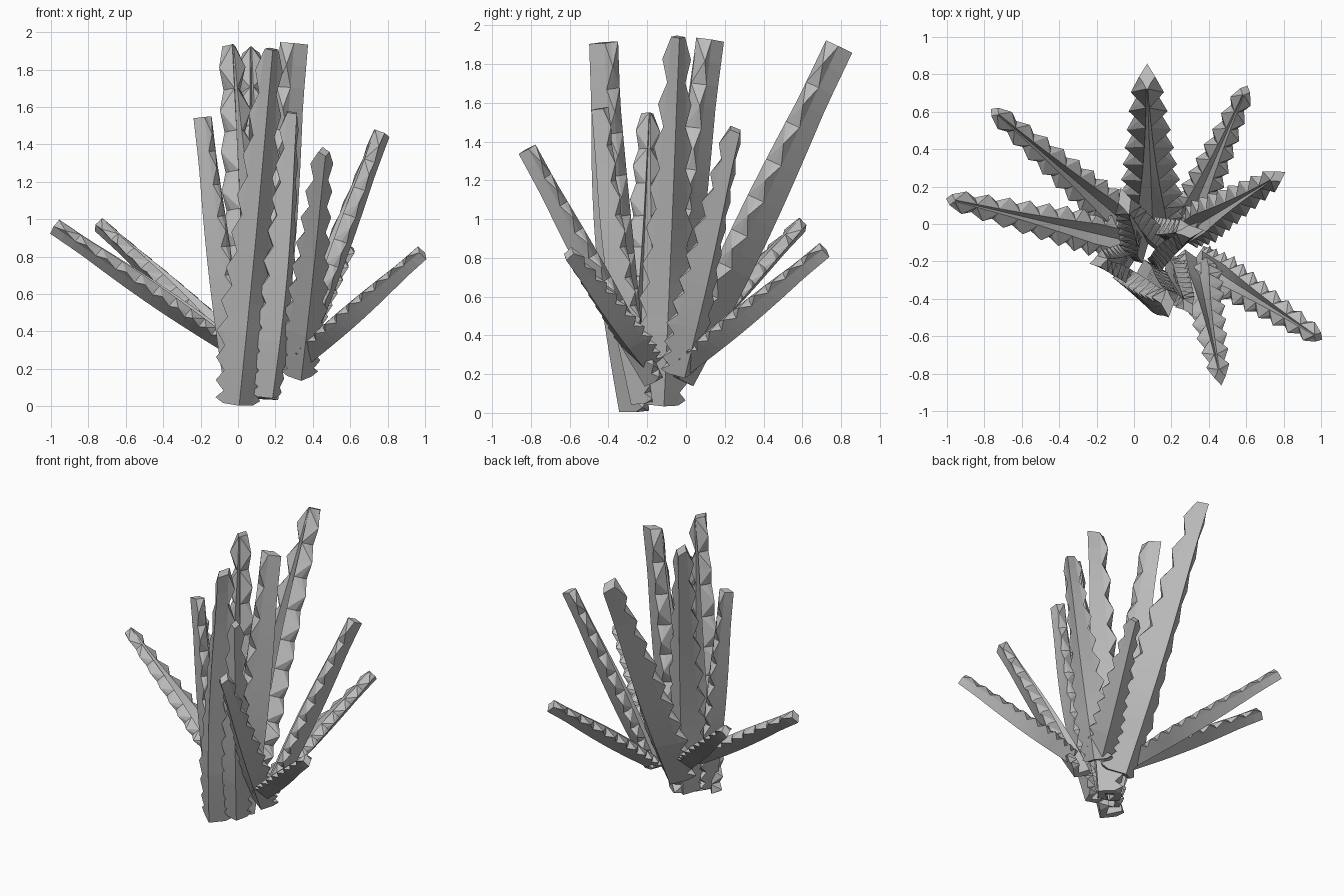
import bpy
import bmesh
from math import sin, pi, radians, cos
from mathutils import Vector

cube = bpy.data.objects.get("Cube")
if cube:
    bpy.data.objects.remove(cube, do_unlink=True)

grey = bpy.data.materials.new("plain grey")
grey.use_nodes = True
grey.diffuse_color = (0.5, 0.5, 0.5, 1)
grey.node_tree.nodes["Principled BSDF"].inputs["Base Color"].default_value = (0.5, 0.5, 0.5, 1)

TEETH = 11


def leaf(name, base, tip, facing, width, depth, bow=0.0):
    """Folded, tapering leaf: smooth keel sides, smooth inner channel, toothed rims."""
    base, tip = Vector(base), Vector(tip)
    along = (tip - base).normalized()
    out = Vector((cos(radians(facing)), sin(radians(facing)), 0))
    out = (out - along * out.dot(along)).normalized()
    side = along.cross(out)
    bm = bmesh.new()
    rings = []
    steps = 2 * TEETH
    for i in range(steps + 1):
        t = (i / steps) ** 1.4
        centre = base.lerp(tip, t) + out * bow * sin(pi * t)
        # widest low down, narrow at the tip
        swell = 0.75 + 0.25 * min(t / 0.2, 1)
        half = width * swell * (1 - 0.66 * max(t - 0.2, 0) / 0.8)
        tooth = 0.2 * width * (1 if i % 2 else -1)
        deep = depth * (1 + 0.3 * sin(pi * min(t * 1.2, 1)))
        channel = deep * 0.6 * (1 - t ** 2)
        right_half = [
            (half * 0.85, -deep * 0.02),
            (half + tooth, -deep * 0.25),
            (half * 0.6 * (1 - t) + 0.004, -deep * 0.5),
        ]
        left_half = [(-x, y) for x, y in reversed(right_half)]
        section = [(0, deep * 0.5), *right_half, (0, -deep * 0.5 + channel), *left_half]
        rings.append([bm.verts.new(centre + side * x + out * y) for x, y in section])
    count = len(rings[0])
    for i, (low, high) in enumerate(zip(rings, rings[1:])):
        for k in range(count):
            n = (k + 1) % count
            a, b, c, d = low[k], low[n], high[n], high[k]
            if k in (0, 3, 4, 7):
                bm.faces.new((a, b, c, d))
            # flip the diagonals so that each tooth is a pyramid
            elif (i + k) % 2:
                bm.faces.new((a, b, c))
                bm.faces.new((a, c, d))
            else:
                bm.faces.new((a, b, d))
                bm.faces.new((b, c, d))
    bm.faces.new(rings[0])
    bm.faces.new(rings[-1])
    bmesh.ops.recalc_face_normals(bm, faces=bm.faces)
    mesh = bpy.data.meshes.new(name)
    bm.to_mesh(mesh)
    bm.free()
    mesh.materials.append(grey)
    bpy.context.collection.objects.link(bpy.data.objects.new(name, mesh))


# Spreading outer leaves
leaf("back_tall_leaf", (0.1, -0.03, 0.17), (0.07, 0.79, 1.89), 90, 0.15, 0.15)
leaf("back_left_leaf", (0.27, -0.03, 0.22), (0.595, 0.715, 0.84), 66, 0.1, 0.09)
leaf("left_leaf", (0.3, -0.03, 0.2), (0.77, 0.255, 1.46), 30, 0.11, 0.1)
leaf("front_left_low_leaf", (0.36, -0.2, 0.26), (0.985, -0.605, 0.82), -32, 0.1, 0.085)
leaf("front_leaf", (0.33, -0.17, 0.16), (0.46, -0.82, 1.36), -80, 0.105, 0.1)
leaf("back_right_leaf", (-0.02, -0.02, 0.31), (-0.745, 0.6, 0.97), 140, 0.1, 0.085)
leaf("right_leaf", (-0.04, -0.09, 0.32), (-0.98, 0.13, 0.96), 167, 0.105, 0.09)

# Upright inner leaves
leaf("inner_back_leaf", (0.08, -0.12, 0.05), (-0.05, 0.125, 1.925), 108, 0.125, 0.15)
leaf("inner_left_leaf", (0.14, -0.12, 0.04), (0.3, -0.04, 1.94), 5, 0.125, 0.15)
leaf("inner_front_leaf", (0.0, -0.27, 0.01), (0.18, -0.425, 1.91), -85, 0.125, 0.15, 0.03)
leaf("short_front_leaf", (0.16, -0.24, 0.05), (0.29, -0.445, 1.57), -60, 0.1, 0.1, 0.03)
leaf("short_right_leaf", (-0.02, -0.24, 0.06), (-0.19, -0.2, 1.545), 195, 0.11, 0.1)
